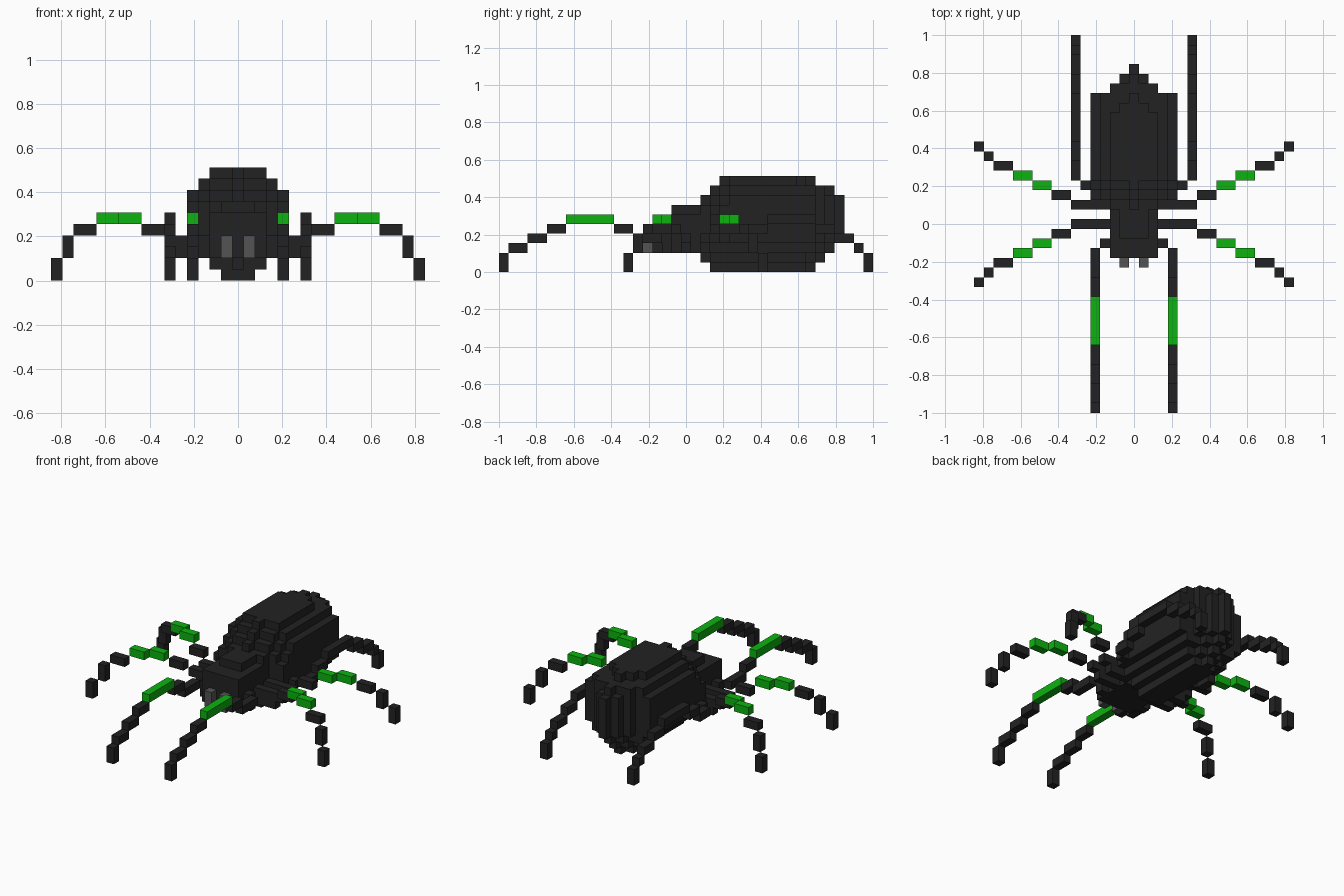
import bpy
import bmesh

if "Cube" in bpy.data.objects:
    bpy.data.objects.remove(bpy.data.objects["Cube"], do_unlink=True)

V = 2 / 39  # size of one block


def material(name, rgb):
    m = bpy.data.materials.new(name)
    m.use_nodes = True
    m.diffuse_color = (*rgb, 1)
    m.node_tree.nodes["Principled BSDF"].inputs["Base Color"].default_value = (*rgb, 1)
    return m


MATS = [material("charcoal", (0.0162, 0.0162, 0.0162)),
        material("bright_green", (0.004, 0.45, 0.005)),
        material("fang_grey", (0.088, 0.088, 0.088))]
DARK, GREEN, GREY = range(3)

# Each block side: outward direction and its four corners
SIDES = [((1, 0, 0), ((1, 0, 0), (1, 1, 0), (1, 1, 1), (1, 0, 1))),
         ((-1, 0, 0), ((0, 0, 0), (0, 0, 1), (0, 1, 1), (0, 1, 0))),
         ((0, 1, 0), ((0, 1, 0), (0, 1, 1), (1, 1, 1), (1, 1, 0))),
         ((0, -1, 0), ((0, 0, 0), (1, 0, 0), (1, 0, 1), (0, 0, 1))),
         ((0, 0, 1), ((0, 0, 1), (1, 0, 1), (1, 1, 1), (0, 1, 1))),
         ((0, 0, -1), ((0, 0, 0), (0, 1, 0), (1, 1, 0), (1, 0, 0)))]


def fill(cells, xs, ys, zs, mat=DARK):
    """Add a solid run of blocks, all ranges inclusive."""
    for i in range(xs[0], xs[1] + 1):
        for j in range(ys[0], ys[1] + 1):
            for k in range(zs[0], zs[1] + 1):
                cells[i, j, k] = mat


def skin(name, cells, flip=1):
    """Make an object from the exposed sides of the blocks."""
    cells = {(i * flip, j, k): m for (i, j, k), m in cells.items()}
    bm = bmesh.new()
    verts = {}
    for (i, j, k), mat in cells.items():
        for (dx, dy, dz), corners in SIDES:
            if (i + dx, j + dy, k + dz) in cells:
                continue
            loop = []
            for cx, cy, cz in corners:
                p = (i + cx, j + cy, k + cz)
                if p not in verts:
                    verts[p] = bm.verts.new(((p[0] - 0.5) * V, (p[1] - 0.5) * V, p[2] * V))
                loop.append(verts[p])
            bm.faces.new(loop).material_index = mat
    mesh = bpy.data.meshes.new(name)
    bm.to_mesh(mesh)
    bm.free()
    for m in MATS:
        mesh.materials.append(m)
    bpy.context.collection.objects.link(bpy.data.objects.new(name, mesh))


# Abdomen: per layer, the front and back limit for each step out from the middle
FRONT = [(3, 3), (2, 3, 3), (2, 2, 3, 3), (2, 2, 2, 3, 3), (2, 2, 2, 3, 3),
         (2, 2, 2, 3, 3), (2, 2, 2, 3, 4), (2, 3, 3, 4, 5), (3, 4, 4, 5), (4, 5, 5)]
BACK = [(13, 12), (14, 13, 12), (15, 14, 13, 13)] + [(16, 15, 14, 13, 13)] * 5 + \
       [(15, 14, 14, 13), (13, 12, 11)]
abdomen = {}
for k, (fr, bk) in enumerate(zip(FRONT, BACK)):
    for i, (f, b) in enumerate(zip(fr, bk)):
        for s in (-i, i):
            fill(abdomen, (s, s), (f, b), (k, k))
skin("abdomen", abdomen)

# Head and thorax, with a low ridge and a shoulder bar for the front legs
head = {}
fill(head, (-2, 2), (-3, 1), (2, 5))
fill(head, (-1, 1), (-1, 1), (6, 6))
fill(head, (-3, 3), (-2, -2), (2, 3))
skin("head", head)

# Front legs
front = {}
for ys, zs, mat in [((-5, -3), (3, 3), DARK), ((-7, -6), (4, 4), DARK),
                    ((-12, -8), (5, 5), GREEN), ((-14, -13), (4, 4), DARK),
                    ((-16, -15), (3, 3), DARK), ((-18, -17), (2, 2), DARK),
                    ((-19, -19), (0, 1), DARK)]:
    fill(front, (4, 4), ys, zs, mat)

# Rear legs
rear = {}
fill(rear, (5, 5), (4, 4), (3, 3))
for ys, zs in [((5, 6), (3, 3)), ((7, 8), (4, 4)), ((9, 13), (5, 5)),
               ((14, 15), (4, 4)), ((16, 17), (3, 3)), ((18, 18), (2, 2)),
               ((19, 19), (0, 1))]:
    fill(rear, (6, 6), ys, zs)


# Side legs step away from the body one row at a time
def side_leg(root, step):
    cells = {}
    fill(cells, (3, 5), (root, root), (2, 2))
    for n, (xs, zs, mat) in enumerate([
            ((3, 6), (3, 3), DARK), ((7, 8), (4, 4), DARK), ((9, 10), (5, 5), GREEN),
            ((11, 12), (5, 5), GREEN), ((13, 14), (4, 4), DARK),
            ((15, 15), (2, 3), DARK), ((16, 16), (0, 1), DARK)]):
        y = root + n * step
        fill(cells, xs, (y, y), zs, mat)
    return cells


# Fangs
fang = {}
fill(fang, (1, 1), (-4, -4), (2, 3), GREY)

for side, flip in (("left", 1), ("right", -1)):
    skin(side + "_front_leg", front, flip)
    skin(side + "_front_side_leg", side_leg(0, -1), flip)
    skin(side + "_rear_side_leg", side_leg(2, 1), flip)
    skin(side + "_rear_leg", rear, flip)
    skin(side + "_fang", fang, flip)
